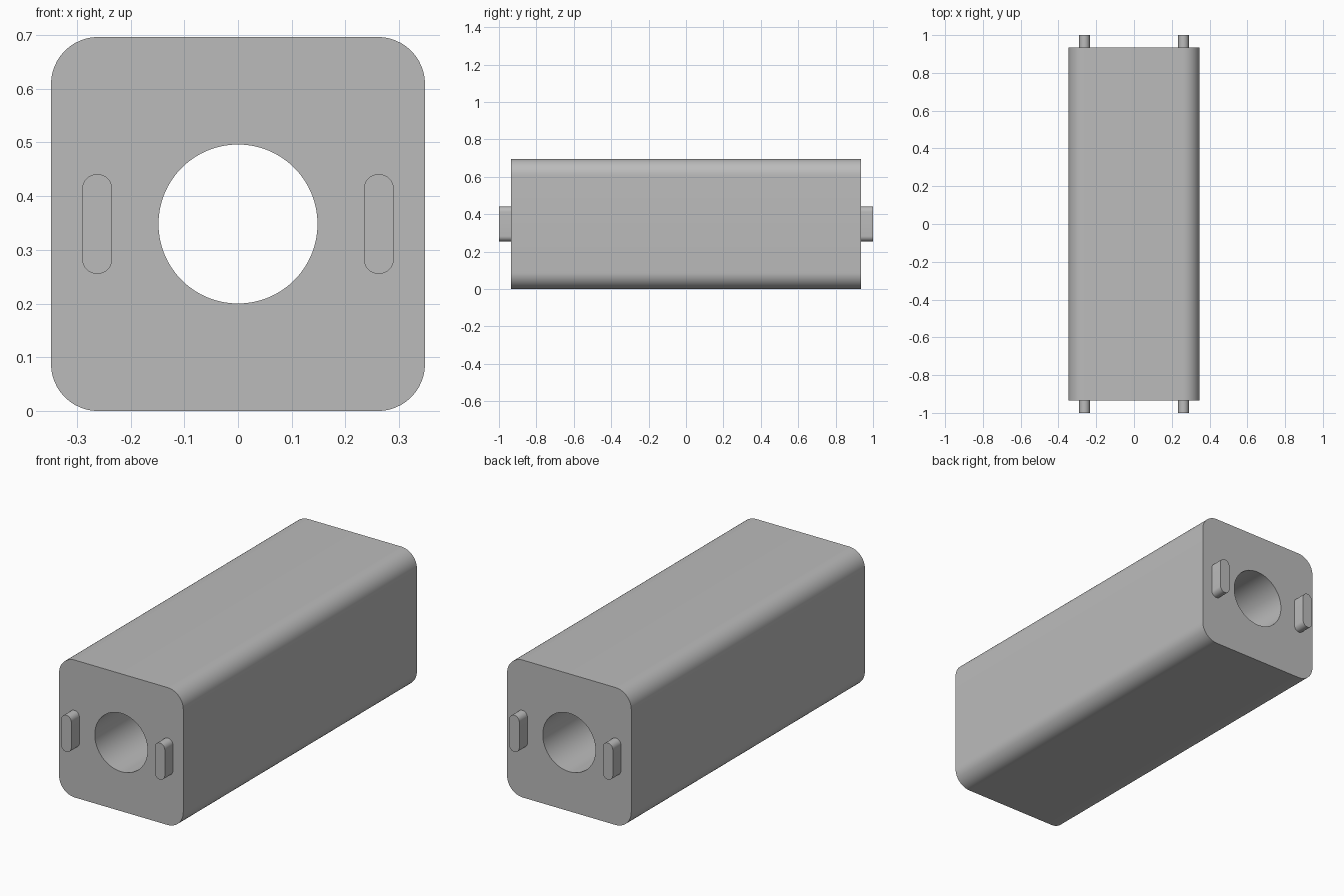
import bpy, bmesh
from math import sin, cos, pi
from mathutils import Vector

cube = bpy.data.objects.get("Cube")
if cube:
    bpy.data.objects.remove(cube, do_unlink=True)

grey = bpy.data.materials.new("plain grey")
grey.use_nodes = True
colour = (0.5, 0.5, 0.5, 1)
grey.diffuse_color = colour
grey.node_tree.nodes["Principled BSDF"].inputs["Base Color"].default_value = colour

MID_Z = 0.348
BODY_END = 0.935


def rounded_rect(cx, half_w, half_h, radius, steps):
    """Closed outline in the x-z plane around (cx, MID_Z)."""
    points = []
    for corner, (sx, sz) in enumerate([(1, 1), (-1, 1), (-1, -1), (1, -1)]):
        for i in range(steps + 1):
            a = (corner + i / steps) * pi / 2
            p = (cx + sx * (half_w - radius) + radius * cos(a),
                 MID_Z + sz * (half_h - radius) + radius * sin(a))
            if not points or (Vector(p) - Vector(points[-1])).length > 1e-5:
                points.append(p)
    if (Vector(points[0]) - Vector(points[-1])).length < 1e-5:
        points.pop()
    return points


def circle(radius, steps):
    return [(radius * cos(2 * pi * i / steps), MID_Z + radius * sin(2 * pi * i / steps))
            for i in range(steps)]


def extrude_outlines(name, outlines, y0, y1):
    """Fill the outlines (inner ones become holes) and extrude along y."""
    bm = bmesh.new()
    edges = []
    for outline in outlines:
        verts = [bm.verts.new((x, y0, z)) for x, z in outline]
        edges += [bm.edges.new((v, verts[i - 1])) for i, v in enumerate(verts)]
    bmesh.ops.triangle_fill(bm, edges=edges, use_beauty=True)
    geom = bmesh.ops.extrude_face_region(bm, geom=bm.faces[:], use_keep_orig=True)["geom"]
    moved = [g for g in geom if isinstance(g, bmesh.types.BMVert)]
    bmesh.ops.translate(bm, verts=moved, vec=(0, y1 - y0, 0))
    bmesh.ops.recalc_face_normals(bm, faces=bm.faces)
    mesh = bpy.data.meshes.new(name)
    bm.to_mesh(mesh)
    bm.free()
    mesh.materials.append(grey)
    obj = bpy.data.objects.new(name, mesh)
    bpy.context.collection.objects.link(obj)
    bpy.ops.object.select_all(action="DESELECT")
    obj.select_set(True)
    bpy.context.view_layer.objects.active = obj
    bpy.ops.object.shade_smooth_by_angle()
    return obj


# Long rounded body with a round bore through its length
extrude_outlines("body", [rounded_rect(0, 0.348, 0.348, 0.088, 12), circle(0.148, 64)],
                 -BODY_END, BODY_END)

# Pill-shaped locating tabs, a pair on each end
for end, y in (("front", -1), ("back", 1)):
    for side, x in (("left", 0.262), ("right", -0.262)):
        extrude_outlines(f"{end}_{side}_tab", [rounded_rect(x, 0.028, 0.093, 0.028, 8)],
                         y * BODY_END, y)
